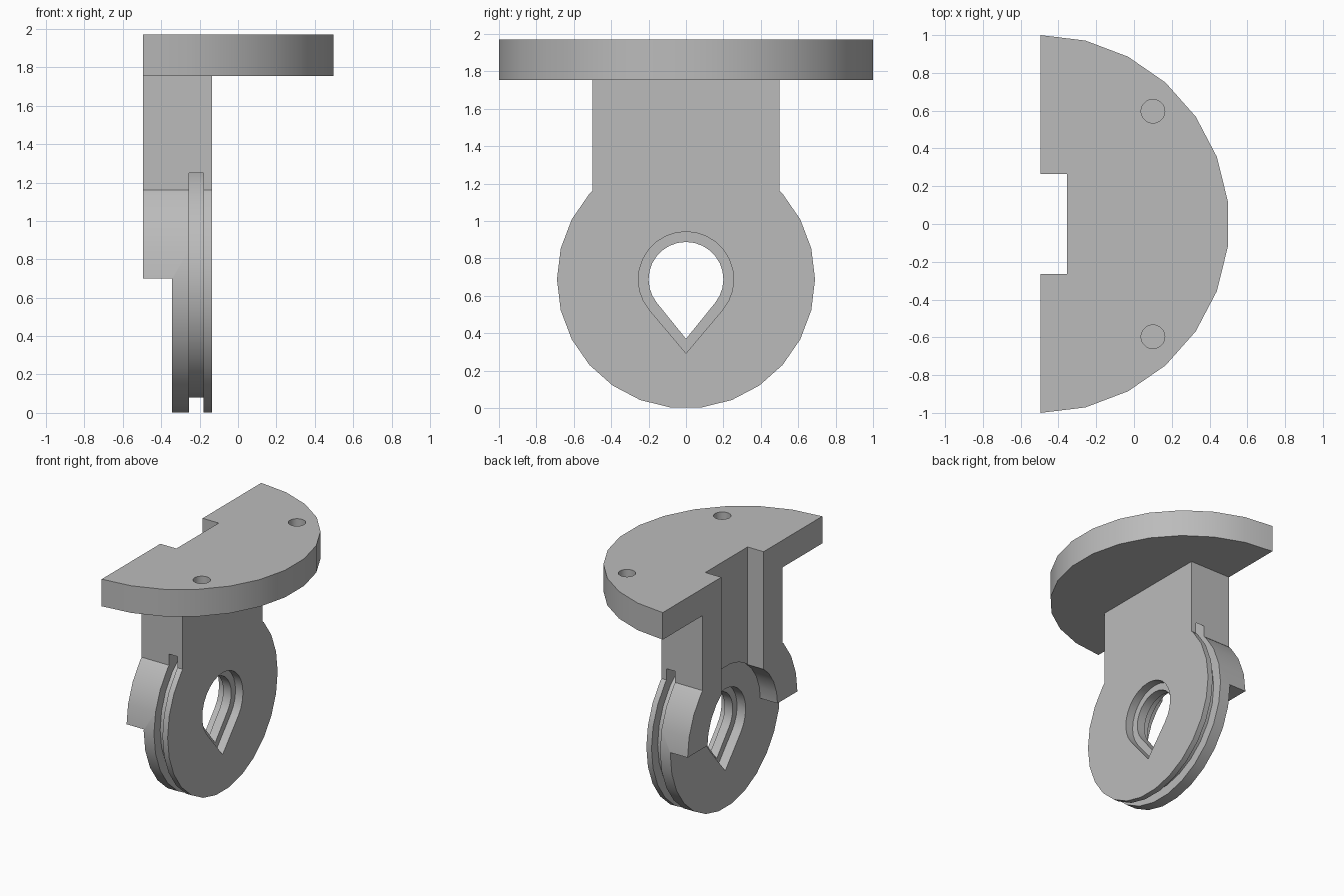
import bpy, bmesh, math
from math import cos, sin, pi
from mathutils import Vector

if "Cube" in bpy.data.objects:
    bpy.data.objects.remove(bpy.data.objects["Cube"], do_unlink=True)

grey = bpy.data.materials.new("plain grey")
grey.use_nodes = True
colour = (0.5, 0.5, 0.5, 1)
grey.diffuse_color = colour
grey.node_tree.nodes["Principled BSDF"].inputs["Base Color"].default_value = colour

BACK, DISC_BACK, FACE = -0.496, -0.345, -0.135   # depths along x
HUB = 0.688                                      # height of the disc centre
RADIUS = 0.69
SIDES = 26


def prism(name, points, axis, low, high):
    """Extrude a flat outline along x (outline in y, z) or z (outline in x, y)."""
    place = (lambda p, d: Vector((d, *p))) if axis == "x" else (lambda p, d: Vector((*p, d)))
    bm = bmesh.new()
    face = bm.faces.new([bm.verts.new(place(p, low)) for p in points])
    moved = bmesh.ops.extrude_face_region(bm, geom=[face])["geom"]
    offset = place((0, 0), high - low)
    bmesh.ops.translate(bm, vec=offset, verts=[v for v in moved if isinstance(v, bmesh.types.BMVert)])
    bmesh.ops.recalc_face_normals(bm, faces=bm.faces)
    mesh = bpy.data.meshes.new(name)
    bm.to_mesh(mesh)
    bm.free()
    mesh.materials.append(grey)
    obj = bpy.data.objects.new(name, mesh)
    bpy.context.collection.objects.link(obj)
    return obj


def arc(centre, r, start, end, steps):
    angles = [start + (end - start) * i / steps for i in range(steps + 1)]
    return [(centre[0] + r * cos(a), centre[1] + r * sin(a)) for a in angles]


def circle(centre, r, sides=SIDES):
    return arc(centre, r, 0, 2 * pi, sides)[:-1]


def rect(a0, a1, b0, b1):
    return [(a0, b0), (a1, b0), (a1, b1), (a0, b1)]


def teardrop(r, drop):
    half = math.acos(r / drop)
    return arc((0, HUB), r, -pi / 2 + half, 1.5 * pi - half, 20) + [(0, HUB - drop)]


def combine(target, tool, operation):
    """Boolean the tool into the target, then discard the tool."""
    mod = target.modifiers.new("combine", "BOOLEAN")
    mod.operation, mod.object, mod.solver = operation, tool, "EXACT"
    bpy.context.view_layer.objects.active = target
    bpy.ops.object.modifier_apply(modifier=mod.name)
    bpy.data.objects.remove(tool, do_unlink=True)


# Post and round hub share one outline
shoulder = HUB + 0.472
rim = [p for p in circle((0, HUB), RADIUS) if p[1] < shoulder - 0.005]
rim.sort(key=lambda p: math.atan2(p[0], HUB - p[1]))
outline = rim + [(0.5, shoulder), (0.5, 1.86), (-0.5, 1.86), (-0.5, shoulder)]
bracket = prism("pulley_bracket", outline, "x", BACK, FACE)

# Half-round mounting plate
plate = prism("mounting_plate", arc((BACK, 0), 1, -pi / 2, pi / 2, SIDES // 2), "z", 1.755, 1.97)
combine(bracket, plate, "UNION")

# Back recess: lower cut, round pocket and upright slot
cutters = [
    prism("lower_cut", rect(-1, 1, -0.2, 0.7), "x", -0.7, DISC_BACK),
    prism("round_pocket", circle((0, HUB), 0.44), "x", -0.7, DISC_BACK),
    prism("upright_slot", rect(-0.265, 0.265, HUB, 2.2), "x", -0.7, -0.355),
]

# Rim groove
groove = prism("rim_groove", circle((0, HUB), 0.757), "x", -0.255, -0.18)
combine(groove, prism("groove_core", circle((0, HUB), 0.612), "x", -0.4, 0), "DIFFERENCE")
cutters.append(groove)

# Teardrop opening with a narrow inner ledge
cutters.append(prism("opening", teardrop(0.2, 0.318), "x", -0.7, 0.1))
cutters.append(prism("front_recess", teardrop(0.255, 0.395), "x", -0.2, 0.1))
cutters.append(prism("back_recess", teardrop(0.255, 0.395), "x", -0.7, -0.27))

# Blind screw holes in the plate
for side in (-1, 1):
    cutters.append(prism("screw_hole", circle((0.1, side * 0.597), 0.063, 20), "z", 1.86, 2.2))

for cutter in cutters:
    combine(bracket, cutter, "DIFFERENCE")

# Smooth the round walls, keep edges sharp
bpy.ops.object.select_all(action="DESELECT")
bracket.select_set(True)
bpy.context.view_layer.objects.active = bracket
bpy.ops.object.shade_smooth_by_angle(angle=math.radians(25))
